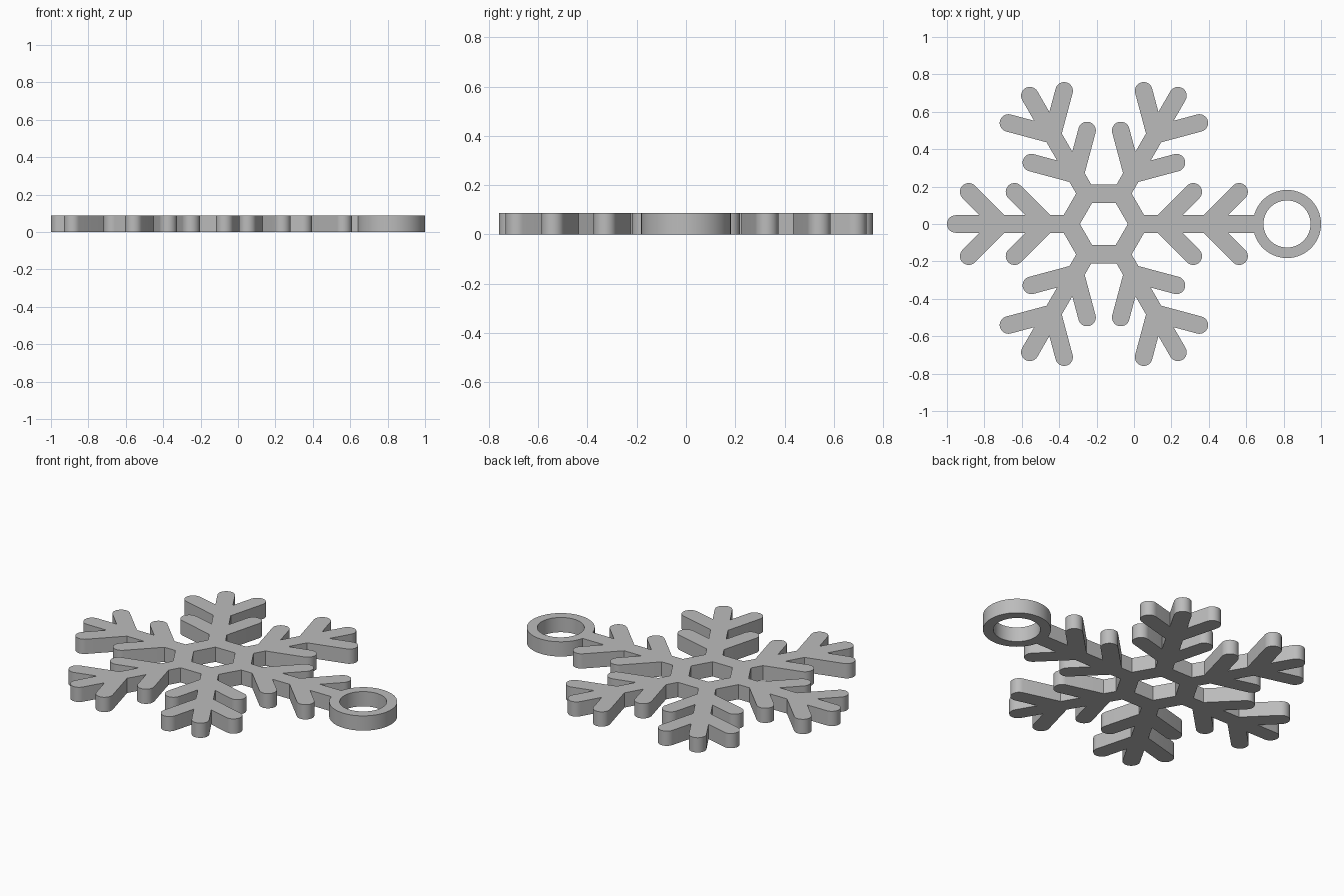
import bpy
import bmesh
from math import pi, cos, sin, asin, sqrt
from mathutils import Matrix, Vector

cube = bpy.data.objects.get("Cube")
if cube:
    bpy.data.objects.remove(cube, do_unlink=True)

THICK = 0.087
CENTRE = Vector((-0.161, 0))
W = 0.047                  # half width of arms and branches
ARM = 0.839                # arm length
BRANCHES = (0.551, 0.306)  # branch roots along the arm, outer first
BRANCH_LEN = 0.243
HUB_OUT, HUB_IN = 0.21, 0.111   # hub apothems
RING_X, RING_OUT, RING_IN = 0.979, 0.182, 0.126


def arc(cx, cy, r, start, end, steps):
    return [Vector((cx + r * cos(start + (end - start) * i / steps),
                    cy + r * sin(start + (end - start) * i / steps)))
            for i in range(steps + 1)]


def arm_outline(with_ring):
    # Upper half from tip to root
    if with_ring:
        half = arc(RING_X, 0, RING_OUT, 0, pi - asin(W / RING_OUT), 32)
    else:
        half = arc(ARM - W, 0, W, 0, pi / 2, 8)
    for root in BRANCHES:
        reach = BRANCH_LEN / sqrt(2)
        half.append(Vector((root + W + W * sqrt(2), W)))
        half += arc(root + reach, reach, W, -pi / 4, 3 * pi / 4, 16)
        half.append(Vector((root + W - W * sqrt(2), W)))
    half.append(Vector(((HUB_OUT - W * sin(pi / 6)) / cos(pi / 6), W)))
    # Mirror for the lower half
    return [Vector((p.x, -p.y)) for p in reversed(half[1:])] + half


# Closed outlines: six arms, hub opening, ring opening
outline = []
for k in range(6):
    turn = Matrix.Rotation(k * pi / 3, 2)
    outline += [turn @ p for p in arm_outline(k == 0)]
hub_hole = arc(0, 0, HUB_IN / cos(pi / 6), 0, 2 * pi, 6)[:-1]
ring_hole = arc(RING_X, 0, RING_IN, 0, 2 * pi, 64)[:-1]

curve = bpy.data.curves.new("snowflake_pendant", 'CURVE')
curve.dimensions = '2D'
curve.fill_mode = 'BOTH'
curve.extrude = THICK / 2
for loop in (outline, hub_hole, ring_hole):
    spline = curve.splines.new('POLY')
    spline.points.add(len(loop) - 1)
    for point, p in zip(spline.points, loop):
        point.co = (*(p + CENTRE), 0, 1)
    spline.use_cyclic_u = True

pendant = bpy.data.objects.new("snowflake_pendant", curve)
pendant.location.z = THICK / 2
bpy.context.collection.objects.link(pendant)

# Turn the extruded outline into one welded solid
bpy.ops.object.select_all(action='DESELECT')
pendant.select_set(True)
bpy.context.view_layer.objects.active = pendant
bpy.ops.object.convert(target='MESH')
pendant = bpy.context.view_layer.objects.active
bm = bmesh.new()
bm.from_mesh(pendant.data)
bmesh.ops.remove_doubles(bm, verts=bm.verts, dist=0.0001)
bmesh.ops.recalc_face_normals(bm, faces=bm.faces)
bm.to_mesh(pendant.data)
bm.free()
bpy.ops.object.shade_smooth_by_angle(angle=pi / 6)

# Single plain grey
grey = bpy.data.materials.new("plain_grey")
grey.use_nodes = True
colour = (0.5, 0.5, 0.5, 1)
grey.diffuse_color = colour
grey.node_tree.nodes["Principled BSDF"].inputs["Base Color"].default_value = colour
pendant.data.materials.clear()
pendant.data.materials.append(grey)
